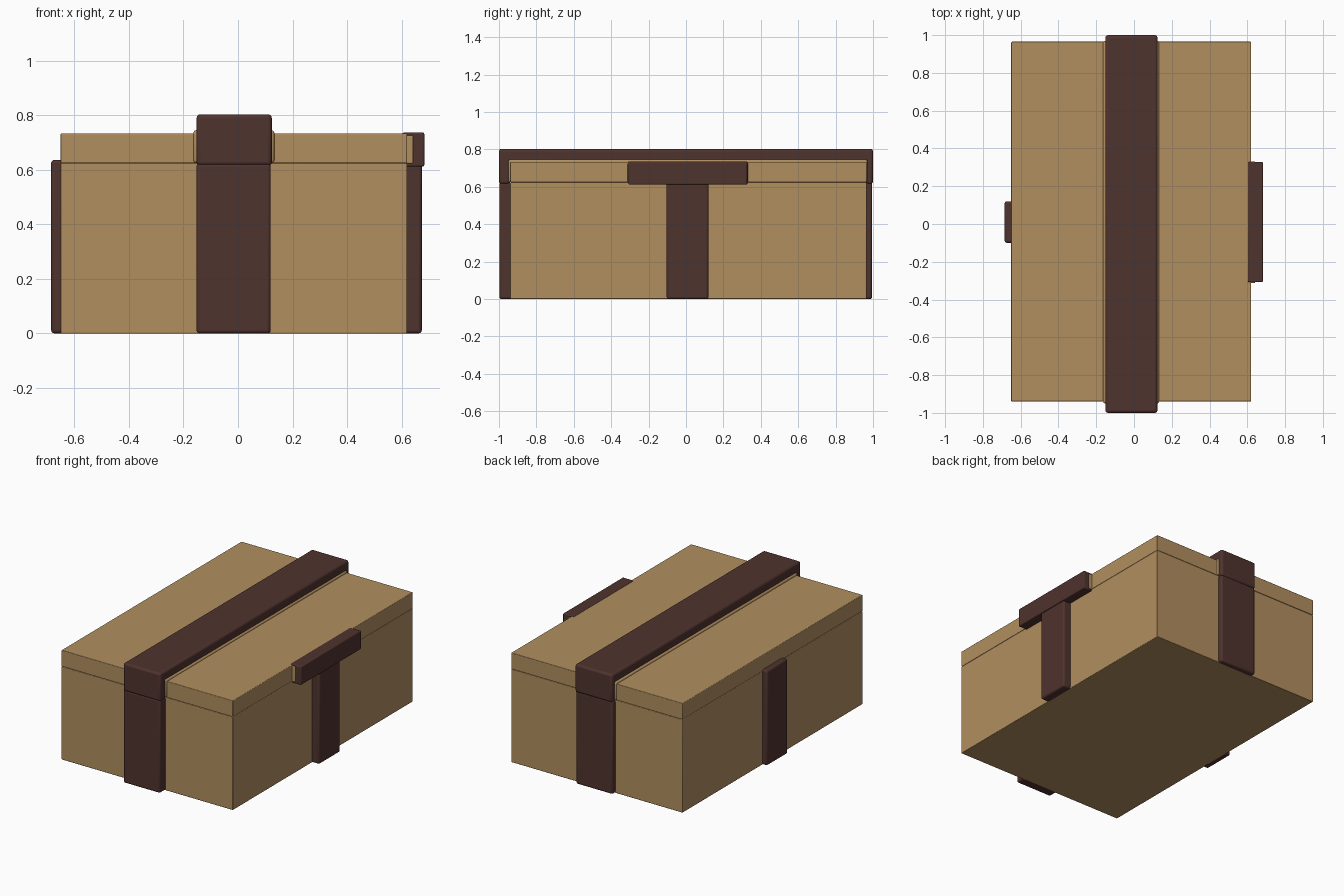
import bpy, bmesh

if "Cube" in bpy.data.objects:
    bpy.data.objects.remove(bpy.data.objects["Cube"])


def material(name, colour):
    m = bpy.data.materials.new(name)
    m.diffuse_color = (*colour, 1)
    m.use_nodes = True
    m.node_tree.nodes["Principled BSDF"].inputs["Base Color"].default_value = m.diffuse_color
    return m


TAN = material("tan card", (0.442, 0.274, 0.117))
BROWN = material("dark brown strap", (0.078, 0.033, 0.027))


def finish(name, bm, mat, bevel):
    bmesh.ops.recalc_face_normals(bm, faces=bm.faces)
    mesh = bpy.data.meshes.new(name)
    bm.to_mesh(mesh)
    bm.free()
    mesh.materials.append(mat)
    ob = bpy.data.objects.new(name, mesh)
    bpy.context.collection.objects.link(ob)
    b = ob.modifiers.new("soft edges", "BEVEL")
    b.width = bevel
    b.segments = 3
    bpy.ops.object.select_all(action="DESELECT")
    ob.select_set(True)
    bpy.context.view_layer.objects.active = ob
    bpy.ops.object.shade_smooth_by_angle(angle=0.6)
    return ob


def prism(name, points, span, axis, mat, bevel=0.012):
    """Extrude a closed profile along x (points are y,z) or y (points are x,z)."""
    bm = bmesh.new()
    put = (lambda s, p: (s, p[0], p[1])) if axis == "x" else (lambda s, p: (p[0], s, p[1]))
    a, b = ([bm.verts.new(put(s, p)) for p in points] for s in span)
    bm.faces.new(a)
    bm.faces.new(b)
    for i in range(len(points)):
        j = (i + 1) % len(points)
        bm.faces.new((a[i], a[j], b[j], b[i]))
    return finish(name, bm, mat, bevel)


def box(name, x, y, z, mat, bevel=0.012):
    return prism(name, [(y[0], z[0]), (y[1], z[0]), (y[1], z[1]), (y[0], z[1])], x, "x", mat, bevel)


# Box body and lid, meeting in a fine seam
box("box_body", (-0.65, 0.62), (-0.94, 0.965), (0.0, 0.624), TAN, 0.004)
box("box_lid", (-0.65, 0.62), (-0.94, 0.965), (0.624, 0.733), TAN, 0.004)

# Raised lid ridge just under the long strap
box("lid_ridge", (-0.163, 0.133), (-0.95, 0.97), (0.625, 0.745), TAN, 0.01)

# Long strap over the lid, bent down at both ends
prism("lid_strap",
      [(-1, 0.615), (-0.94, 0.615), (-0.94, 0.735), (0.96, 0.735),
       (0.96, 0.615), (1, 0.615), (1, 0.803), (-1, 0.803)],
      (-0.152, 0.124), "x", BROWN, 0.014)

# Upright straps on the four walls
box("front_strap", (-0.152, 0.12), (-0.998, -0.92), (0, 0.624), BROWN)
box("back_strap", (-0.152, 0.12), (0.94, 0.995), (0, 0.624), BROWN)
box("left_strap", (-0.685, -0.63), (-0.1, 0.12), (0, 0.636), BROWN)
box("right_strap", (0.60, 0.674), (-0.103, 0.12), (0, 0.624), BROWN)

# Clasp bar wrapped around a tan filler on the lid edge
prism("clasp_bar",
      [(0.602, 0.612), (0.683, 0.612), (0.683, 0.736), (0.602, 0.736),
       (0.602, 0.724), (0.638, 0.724), (0.638, 0.624), (0.602, 0.624)],
      (-0.308, 0.328), "y", BROWN, 0.006)
box("clasp_filler", (0.60, 0.642), (-0.312, 0.332), (0.622, 0.726), TAN, 0.005)
